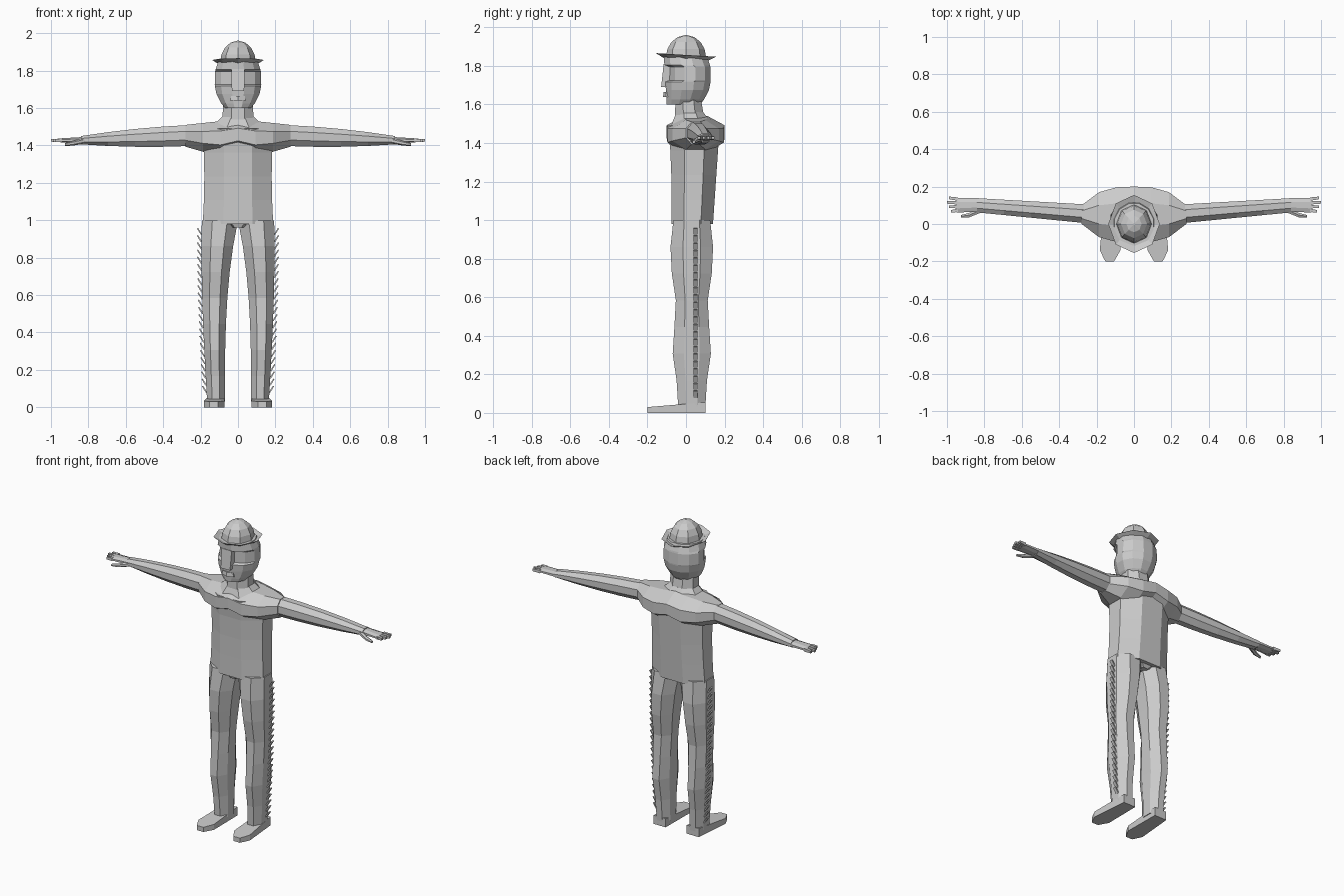
import bpy, bmesh, math
from mathutils import Vector

default_cube = bpy.data.objects.get("Cube")
if default_cube:
    bpy.data.objects.remove(default_cube)

GREY = (0.6, 0.6, 0.6, 1)
grey = bpy.data.materials.new("light grey")
grey.use_nodes = True
grey.diffuse_color = GREY
grey.node_tree.nodes["Principled BSDF"].inputs["Base Color"].default_value = GREY


def mix(start, end, amount):
    return start + (end - start) * amount


def steps(count):
    return [i / count for i in range(count + 1)]


def finish(name, bm, mirror):
    bmesh.ops.recalc_face_normals(bm, faces=bm.faces)
    mesh = bpy.data.meshes.new(name)
    bm.to_mesh(mesh)
    bm.free()
    mesh.materials.append(grey)
    part = bpy.data.objects.new(name, mesh)
    bpy.context.collection.objects.link(part)
    if mirror:
        part.modifiers.new("mirror", "MIRROR")
    return part


def loft(name, axis, stations, section, sides=8, flat_sided=True, mirror=False):
    """Skin rings; section(t) gives the position on the axis and two (min, max) ranges."""
    bm = bmesh.new()
    across, up = [i for i in range(3) if i != axis]
    turn = math.pi / sides if flat_sided else 0
    rings = []
    for t in stations:
        place, (left, right), (low, high) = section(t)
        ring = []
        for i in range(sides):
            angle = math.tau * i / sides + turn
            point = Vector()
            point[axis] = place
            point[across] = mix(left, right, (math.cos(angle) / math.cos(turn) + 1) / 2)
            point[up] = mix(low, high, (math.sin(angle) / math.cos(turn) + 1) / 2)
            ring.append(bm.verts.new(point))
        rings.append(ring)
    for near, far in zip(rings, rings[1:]):
        for i in range(sides):
            bm.faces.new((near[i - 1], near[i], far[i], far[i - 1]))
    bm.faces.new(rings[0])
    bm.faces.new(rings[-1])
    return finish(name, bm, mirror)


def around(centre, half):
    return centre - half, centre + half


def bar(name, axis, start, end, start_half, end_half, sides=4, mirror=False):
    """Straight tapered piece between two centres, with half sizes at each end."""
    across, up = [i for i in range(3) if i != axis]

    def section(t):
        centre = Vector(start).lerp(Vector(end), t)
        half = Vector(start_half).lerp(Vector(end_half), t)
        return centre[axis], around(centre[across], half.x), around(centre[up], half.y)
    return loft(name, axis, steps(1), section, sides, mirror=mirror)


# Shirt body, deepening towards the shoulder blades
def shirt(t):
    narrowing = math.sin(math.pi * t) * 0.008
    front = -0.075 - 0.02 * t ** 4
    return mix(0.98, 1.49, t), around(0, 0.188 - narrowing), (front, mix(0.14, 0.175, t))


loft("shirt", 2, steps(4), shirt)
bar("collar", 2, (0, 0.035, 1.47), (0, 0.02, 1.56), (0.17, 0.12), (0.078, 0.07), 8)
bar("neck", 2, (0, 0.02, 1.5), (0, 0.01, 1.66), (0.085, 0.08), (0.078, 0.062), 8)


# Shoulder yoke whose lower edge peaks between the two chest halves
def yoke(t):
    outward = abs(t)
    bottom = 1.345 + 0.08 * abs(outward - 0.4)
    return 0.28 * t, around(0.05, 0.15 - 0.1 * outward ** 3), (bottom, 1.54 - 0.03 * outward)


loft("yoke", 0, [t - 1 for t in steps(3)] + steps(3)[1:] and
     [side * t for side, row in ((-1, steps(3)[::-1]), (1, steps(3)[1:])) for t in row], yoke)


# Sleeves thinning to the wrist
def sleeve(t):
    depth = around(mix(0.055, 0.1, t), mix(0.05, 0.038, t))
    height = around(mix(1.453, 1.428, t), mix(0.056, 0.022, t * t))
    return mix(0.26, 0.84, t), depth, height


loft("sleeve", 0, steps(4), sleeve, mirror=True)

# Hands
bar("palm", 0, (0.83, 0.103, 1.428), (0.95, 0.1, 1.427), (0.035, 0.017), (0.04, 0.011), 8, True)
for i, finger in enumerate(("index", "middle", "ring", "little")):
    y = 0.073 + 0.02 * i
    reach = 1 - 0.011 * abs(i - 2)
    bar(finger + "_finger", 0, (0.94, y, 1.427), (reach, mix(0.1, y, 1.2), 1.427),
        (0.009, 0.01), (0.007, 0.007), mirror=True)
bar("thumb_base", 0, (0.82, 0.075, 1.425), (0.88, 0.048, 1.412), (0.015, 0.013), (0.012, 0.011), 6, True)
bar("thumb_tip", 0, (0.88, 0.048, 1.412), (0.925, 0.041, 1.405), (0.012, 0.011), (0.007, 0.007), 6, True)


# Trousers: calf and thigh swell as a wave along the leg
def outer_edge(t):
    return 0.165 + 0.03 * math.sin(0.6 * math.pi * t)


def trouser(t):
    swell = math.sin(math.tau * (2 * t - 0.35))
    depth = around(0.03, 0.08 + 0.025 * t + 0.012 * swell)
    return mix(0.03, 1, t), (0.07 * (1 - t ** 3), outer_edge(t)), depth


loft("trouser_leg", 2, steps(7), trouser, mirror=True)
bar("crotch", 2, (0, 0.025, 0.96), (0, 0.03, 1), (0.04, 0.08), (0.12, 0.1), 8)


# Shoes with a rounded toe
def shoe(t):
    half = mix(0.058, 0.043, t) * min(1, 0.4 + 3 * t)
    return mix(-0.2, 0.1, t), around(mix(0.13, 0.118, t), half), (0, mix(0.03, 0.055, t))


loft("shoe", 1, (0, 0.08, 0.2, 0.5, 1), shoe, sides=4, mirror=True)

# Row of small flaps up the outer seam of each leg
bm = bmesh.new()
for t in steps(22):
    along = mix(0.05, 0.92, t)
    root = Vector((outer_edge(along), 0.05, mix(0.03, 1, along)))
    tip = root + Vector((0.022, 0, 0.035))
    side, thick = Vector((0, 0.01, 0)), Vector((0.003, 0, -0.002))
    outline = (root - side, root + side, tip + side, tip - side)
    front = [bm.verts.new(p + thick) for p in outline]
    back = [bm.verts.new(p - thick) for p in outline]
    bm.faces.new(front)
    bm.faces.new(back)
    for k in range(4):
        bm.faces.new((front[k - 1], front[k], back[k], back[k - 1]))
finish("seam_flaps", bm, True)


# Head, round in plan, with a sunken band for the eyes
def head(t):
    half = 0.125 * (1 - 0.45 * (abs(t - 0.6) / 0.6) ** 2.5)
    eye_band = 0.49 < t < 0.8
    face = -0.085 if eye_band else mix(-0.1, -0.115, t)
    return mix(1.6, 1.85, t), around(0, half), (face, half + 0.004)


loft("head", 2, (0, 0.1, 0.3, 0.47, 0.5, 0.78, 0.82, 1), head, sides=12)
bar("nose", 2, (0, -0.095, 1.69), (0, -0.09, 1.81), (0.033, 0.034), (0.036, 0.026))
bar("lips", 2, (0, -0.09, 1.64), (0, -0.09, 1.665), (0.042, 0.025), (0.036, 0.022), 6)


# Round hat: domed crown and upturned brim, higher at the front
def crown(t):
    angle = 0.48 * math.pi * t
    radius = 0.1 * math.cos(angle)
    return 1.845 + 0.115 * math.sin(angle), around(0, 0.95 * radius), around(0, 1.04 * radius)


def brim(t):
    flare = math.sin(math.pi * t)
    radius = mix(0.1, 0.138, flare)
    height = 1.833 + 0.02 * flare + 0.008 * t
    return height, around(0, radius), around(0, 1.13 * radius)


loft("hat_crown", 2, steps(4), crown, flat_sided=False)
hat_brim = loft("hat_brim", 2, (0, 0.45, 0.55, 1), brim, flat_sided=False)
for vertex in hat_brim.data.vertices:
    vertex.co.z -= 0.06 * vertex.co.y
